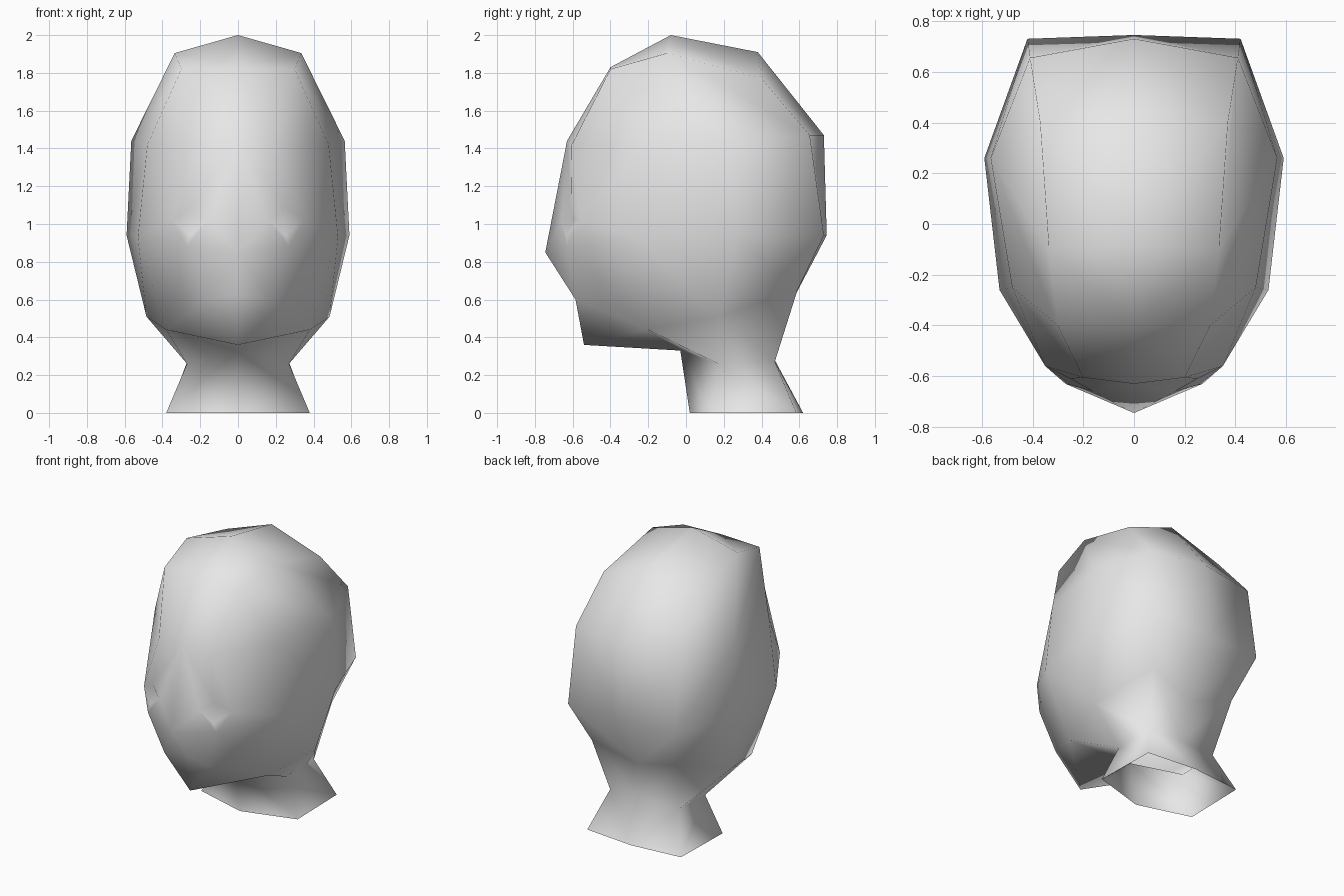
import bpy, bmesh

cube = bpy.data.objects.get("Cube")
if cube:
    bpy.data.objects.remove(cube, do_unlink=True)

# One plain grey
grey = bpy.data.materials.new("light_grey")
grey.use_nodes = True
COLOUR = (0.8, 0.8, 0.8, 1)
grey.diffuse_color = COLOUR
grey.node_tree.nodes["Principled BSDF"].inputs["Base Color"].default_value = COLOUR

bm = bmesh.new()


def face(*points):
    bm.faces.new([bm.verts.new(p) for p in points])


def bridge(a, b):
    """Quads between two loops of equal length."""
    for i in range(len(a) - 1):
        face(a[i], a[i + 1], b[i + 1], b[i])


# Half loops, each running from the front to the centre of the back
crown = [(.30, -.40, 1.82), (.335, -.10, 1.905), (.37, .40, 1.77), (0, .38, 1.91)]
temple = [(.48, -.25, 1.42), (.565, .26, 1.44), (.41, .655, 1.47), (0, .73, 1.47)]
cheek = [(.53, -.26, .93), (.59, .26, .94), (.42, .73, .94), (0, .745, .94)]
jaw = [(.38, -.20, .44), (.485, .18, .51), (.33, .59, .65), (0, .54, .55)]
waist = [(0, -.03, .33), (.27, .17, .26), (.27, .47, .27), (0, .47, .28)]
base = [(0, .02, 0), (.38, .13, 0), (.37, .585, 0), (0, .62, 0)]
loops = [crown, temple, cheek, jaw, waist, base]
for upper, lower in zip(loops, loops[1:]):
    bridge(upper, lower)

# Top of the skull
hairline = (0, -.40, 1.83)
bridge([hairline, (0, -.08, 2.0), crown[3]], crown[:3])

# Centre profile of the face, and the points beside it
brow, nose, lip, chin = (0, -.63, 1.44), (0, -.745, .85), (0, -.585, .63), (0, -.54, .36)
brow_side, nose_side, lip_side = (.20, -.605, 1.42), (.27, -.63, .88), (.17, -.585, .60)

# Eye: a shallow socket with four corners
eye_in, eye_top = (.16, -.66, 1.02), (.25, -.61, 1.08)
eye_out, eye_low = (.35, -.56, 1.02), (.25, -.635, .94)
socket = (.25, -.59, 1.03)
corners = [eye_in, eye_top, eye_out, eye_low]
for i in range(4):
    face(corners[i], corners[(i + 1) % 4], socket)

# Forehead
face(hairline, crown[0], brow_side, brow)
face(crown[0], temple[0], brow_side)
face(brow, brow_side, eye_top, eye_in)
face(brow_side, temple[0], eye_out, eye_top)
face(temple[0], cheek[0], eye_out)
# Nose and cheek
face(brow, eye_in, nose)
face(eye_in, eye_low, nose_side, nose)
face(eye_low, eye_out, nose_side)
face(eye_out, cheek[0], nose_side)
# Mouth, chin and underside of the jaw
face(nose, nose_side, lip_side, lip)
face(nose_side, cheek[0], jaw[0], lip_side)
face(lip, lip_side, chin)
face(lip_side, jaw[0], chin)
face(chin, jaw[0], waist[0])

# Mirror to the other half and weld; the neck stays open below
bmesh.ops.mirror(bm, geom=bm.verts[:] + bm.edges[:] + bm.faces[:], axis='X', merge_dist=0)
bmesh.ops.remove_doubles(bm, verts=bm.verts[:], dist=0.001)
bmesh.ops.recalc_face_normals(bm, faces=bm.faces[:])
for f in bm.faces:
    f.smooth = True

mesh = bpy.data.meshes.new("head")
bm.to_mesh(mesh)
bm.free()
mesh.materials.append(grey)
head = bpy.data.objects.new("head", mesh)
bpy.context.collection.objects.link(head)
